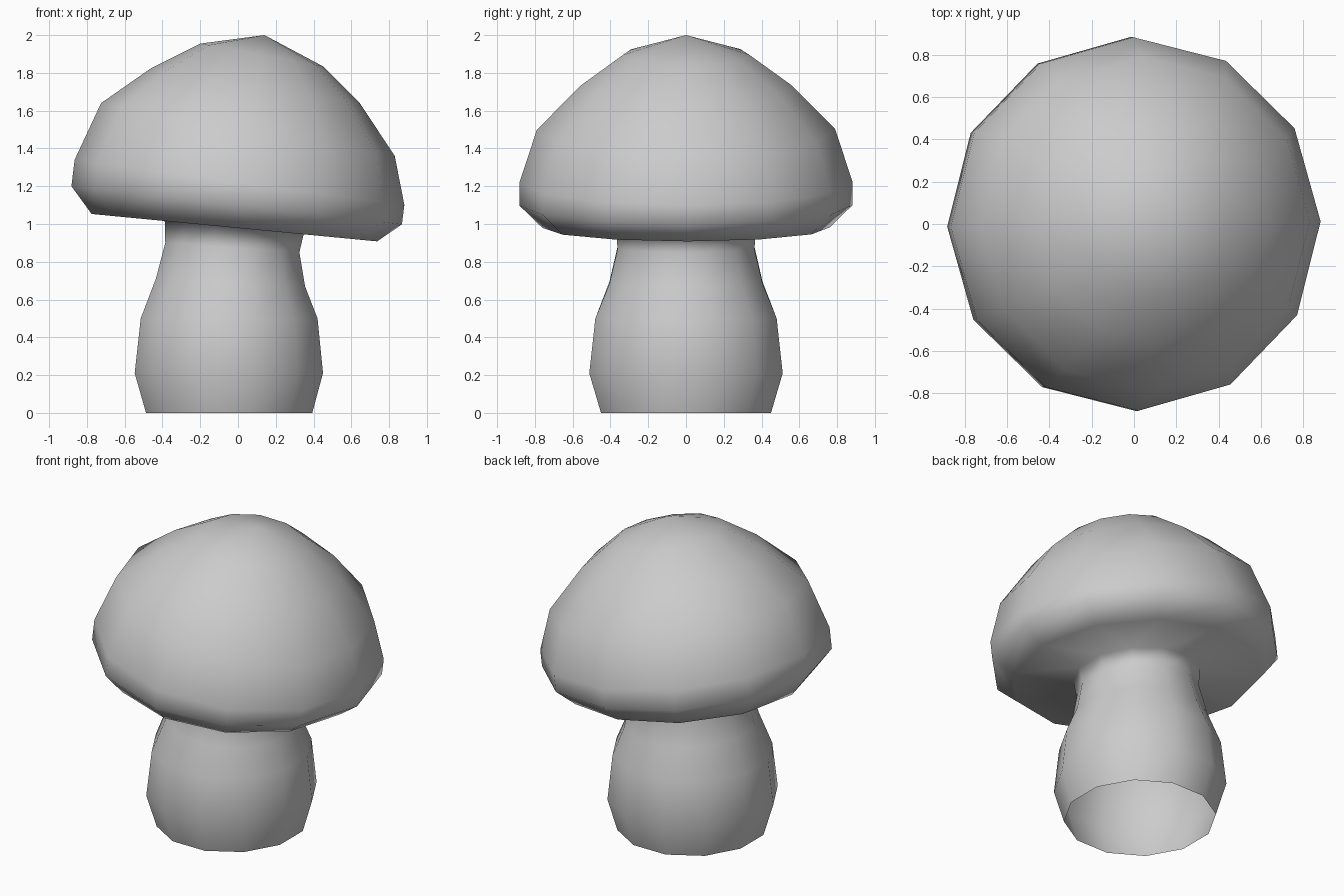
import bpy, bmesh, math

if "Cube" in bpy.data.objects:
    bpy.data.objects.remove(bpy.data.objects["Cube"])

SIDES = 12
HALF = math.cos(math.pi / SIDES)   # flat-to-corner ratio of the stem polygon


def ring(bm, left, right, ry, phase, grow=1.0):
    """Tilted ring given by its left and right (x, z) ends and its y radius."""
    cx, cz = (left[0] + right[0]) / 2, (left[1] + right[1]) / 2
    dx, dz = (right[0] - left[0]) / 2 * grow, (right[1] - left[1]) / 2 * grow
    verts = []
    for i in range(SIDES):
        a = math.tau * i / SIDES + phase
        verts.append(bm.verts.new((cx + dx * math.cos(a), ry * grow * math.sin(a), cz + dz * math.cos(a))))
    return verts


# Stem: bulging, open at the bottom, flat sides on the axes
stem = [
    ((-0.487, 0.0), (0.393, 0.0), 0.45),
    ((-0.547, 0.21), (0.45, 0.21), 0.512),
    ((-0.515, 0.50), (0.421, 0.50), 0.48),
    ((-0.435, 0.71), (0.355, 0.67), 0.405),
    ((-0.385, 0.90), (0.325, 0.85), 0.362),
    ((-0.388, 1.018), (0.348, 0.948), 0.372),
]

# Cap: flat underside, bevelled rim and leaning dome
cap = [
    ((-0.775, 1.053), (0.737, 0.908), 0.76),
    ((-0.882, 1.20), (0.868, 0.998), 0.882),
    ((-0.865, 1.34), (0.881, 1.10), 0.882),
    ((-0.725, 1.64), (0.83, 1.36), 0.79),
    ((-0.46, 1.825), (0.645, 1.64), 0.56),
    ((-0.20, 1.955), (0.45, 1.835), 0.335),
]

bm = bmesh.new()
rings = [ring(bm, *row, math.pi / SIDES, 1 / HALF) for row in stem]
rings += [ring(bm, *row, math.radians(0.8)) for row in cap]
for a, b in zip(rings, rings[1:]):
    for i in range(SIDES):
        j = (i + 1) % SIDES
        bm.faces.new((a[i], a[j], b[j], b[i]))

# Cap tip
tip = bm.verts.new((0.14, 0.0, 2.0))
for i in range(SIDES):
    bm.faces.new((rings[-1][i], rings[-1][(i + 1) % SIDES], tip))

for f in bm.faces:
    f.smooth = True
mesh = bpy.data.meshes.new("mushroom")
bm.to_mesh(mesh)
bm.free()
bpy.context.collection.objects.link(bpy.data.objects.new("mushroom", mesh))
